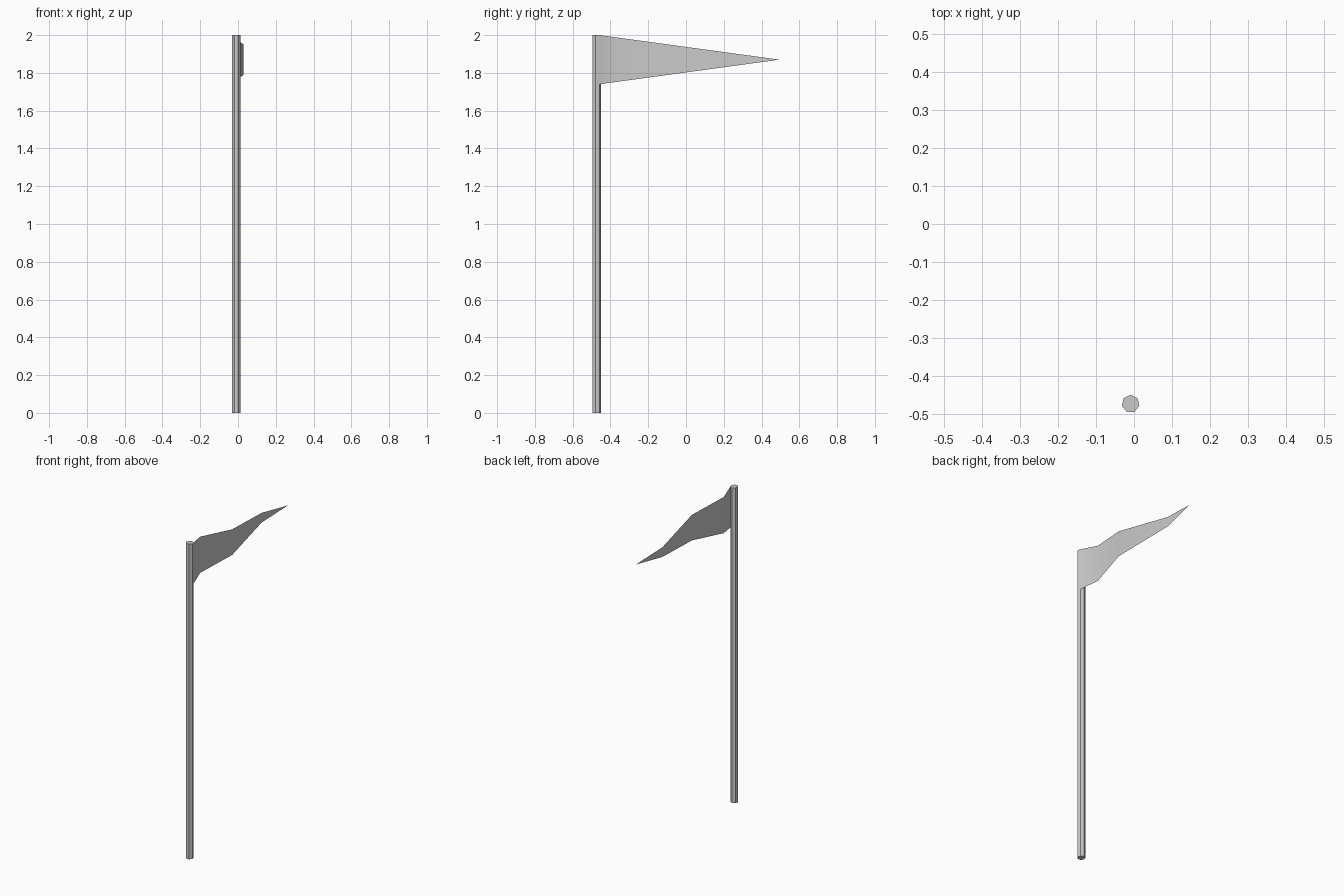
import bpy, bmesh, math
from mathutils import Matrix

if "Cube" in bpy.data.objects:
    bpy.data.objects.remove(bpy.data.objects["Cube"])

R, H = 0.0235, 2.0
CX, CY = -0.009, -0.473


def make_object(name, bm):
    mesh = bpy.data.meshes.new(name)
    bm.to_mesh(mesh)
    bm.free()
    obj = bpy.data.objects.new(name, mesh)
    bpy.context.collection.objects.link(obj)
    return obj


# seven-sided pole, one corner pointing to the back
bm = bmesh.new()
bmesh.ops.create_cone(bm, cap_ends=True, segments=7, radius1=R, radius2=R, depth=H)
corner = max(bm.verts, key=lambda v: v.co.y)
turn = math.pi / 2 - math.atan2(corner.co.y, corner.co.x)
bmesh.ops.transform(bm, verts=bm.verts,
                    matrix=Matrix.Translation((CX, CY, H / 2)) @ Matrix.Rotation(turn, 4, 'Z'))
make_object("pole", bm)

# wavy pennant: a single sheet tapering to a point
a = math.pi / 2 - 2 * math.pi / 7
root = (CX + R * math.cos(a), CY + R * math.sin(a))
wave = [root, (-0.023, -0.345), (0.029, -0.10), (-0.023, 0.27)]
tip = (0.005, 0.495)
z_mid, half = 1.87, 0.13

bm = bmesh.new()
columns = []
for x, y in wave:
    h = half * (tip[1] - y) / (tip[1] - root[1])
    columns.append([bm.verts.new((x, y, z_mid + s * h)) for s in (-1, 1)])
end = bm.verts.new((*tip, z_mid))
for (b0, t0), (b1, t1) in zip(columns, columns[1:]):
    bm.faces.new((b0, b1, t1, t0))
bm.faces.new((columns[-1][0], end, columns[-1][1]))
for f in bm.faces:
    f.smooth = True
make_object("pennant", bm)
